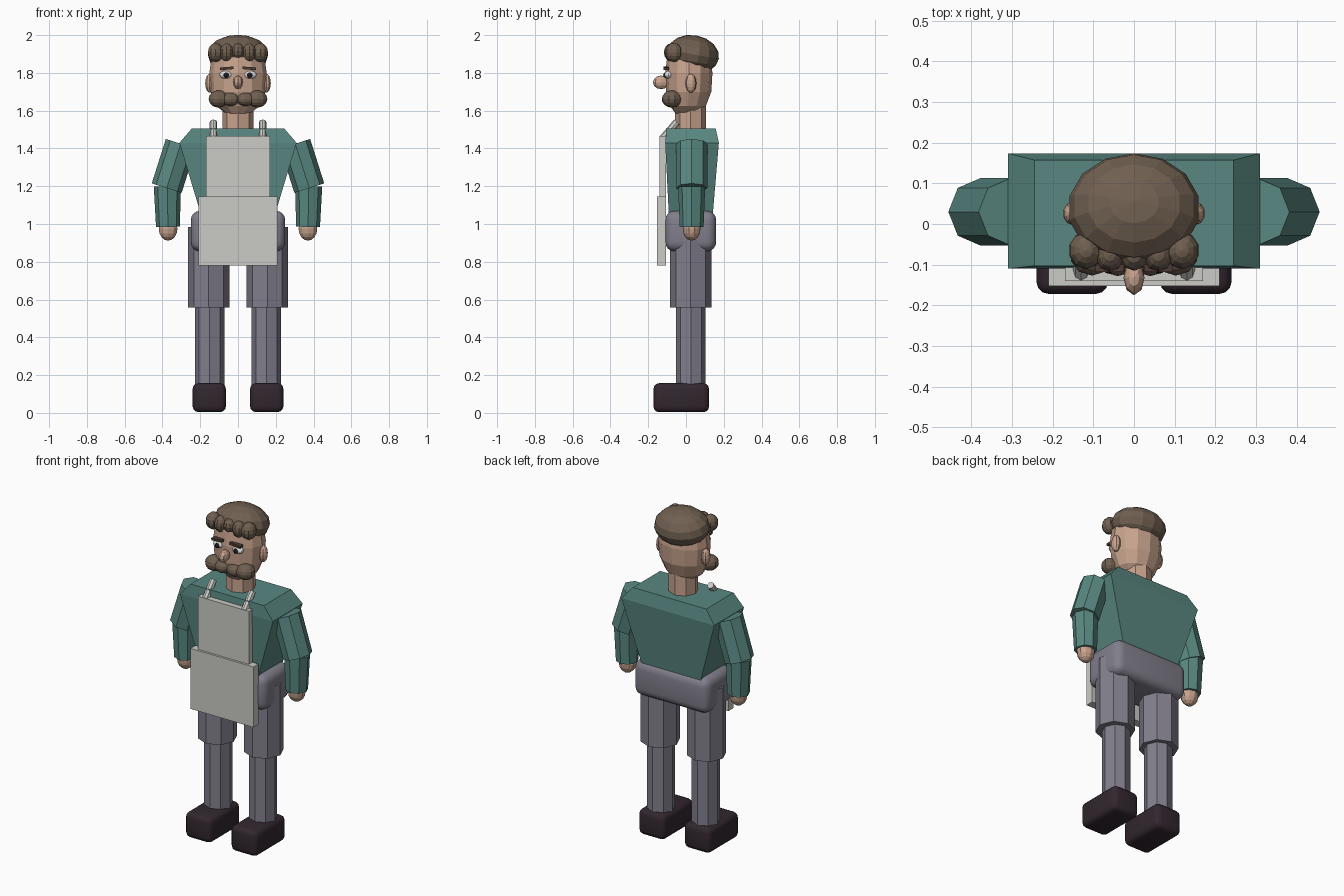
import bpy, bmesh, math
from mathutils import Vector, Matrix

if "Cube" in bpy.data.objects:
    bpy.data.objects.remove(bpy.data.objects["Cube"], do_unlink=True)


def material(name, *rgb):
    m = bpy.data.materials.new(name)
    m.use_nodes = True
    m.diffuse_color = (*rgb, 1)
    bsdf = m.node_tree.nodes["Principled BSDF"]
    bsdf.inputs["Base Color"].default_value = (*rgb, 1)
    return m


skin = material("skin", .58, .37, .27)
shirt = material("teal shirt", .10, .245, .22)
trousers = material("grey trousers", .22, .21, .26)
leather = material("dark leather", .032, .02, .028)
hair = material("brown hair", .16, .115, .08)
brow = material("dark brown", .075, .045, .033)
cloth = material("apron cloth", .60, .60, .57)
white = material("eye white", .75, .75, .75)
black = material("pupil black", .012, .012, .016)


def finish(name, bm, mat):
    bmesh.ops.recalc_face_normals(bm, faces=bm.faces)
    mesh = bpy.data.meshes.new(name)
    bm.to_mesh(mesh)
    bm.free()
    mesh.materials.append(mat)
    ob = bpy.data.objects.new(name, mesh)
    bpy.context.collection.objects.link(ob)
    return ob


def ball(name, mat, loc, size, segs=12, rings=8, tilt=0):
    bm = bmesh.new()
    m = Matrix.Translation(loc) @ Matrix.Rotation(math.radians(tilt), 4, 'X') @ Matrix.Diagonal((*size, 1))
    bmesh.ops.create_uvsphere(bm, u_segments=segs, v_segments=rings, radius=1, matrix=m)
    return finish(name, bm, mat)


def rod(name, mat, a, b, r1, r2=None, sides=8):
    a, b = Vector(a), Vector(b)
    d = b - a
    turn = Vector((0, 0, 1)).rotation_difference(d.normalized()).to_matrix().to_4x4()
    bm = bmesh.new()
    bmesh.ops.create_cone(bm, cap_ends=True, segments=sides, radius1=r1,
                          radius2=r2 or r1, depth=d.length,
                          matrix=Matrix.Translation((a + b) / 2) @ turn)
    return finish(name, bm, mat)


def box(name, mat, lo, hi, bevel=0, segs=3, roll=0):
    lo, hi = Vector(lo), Vector(hi)
    bm = bmesh.new()
    m = Matrix.Translation((lo + hi) / 2) @ Matrix.Rotation(roll, 4, 'Y') @ Matrix.Diagonal((*(hi - lo), 1))
    bmesh.ops.create_cube(bm, size=1, matrix=m)
    if bevel:
        bmesh.ops.bevel(bm, geom=bm.edges[:], offset=bevel, segments=segs,
                        profile=.5, affect='EDGES')
    ob = finish(name, bm, mat)
    if bevel:
        for p in ob.data.polygons:
            p.use_smooth = True
    return ob


def loft(name, mat, rings, sides, start=0.0):
    """Stack of elliptical rings given as (z, x radius, y radius, y centre)."""
    bm = bmesh.new()
    loops = []
    for z, rx, ry, cy in rings:
        angles = [start + math.tau * i / sides for i in range(sides)]
        loops.append([bm.verts.new((rx * math.sin(t), cy - ry * math.cos(t), z)) for t in angles])
    for a, b in zip(loops, loops[1:]):
        for i in range(sides):
            j = (i + 1) % sides
            bm.faces.new((a[i], a[j], b[j], b[i]))
    bm.faces.new(loops[0][::-1])
    bm.faces.new(loops[-1])
    return finish(name, bm, mat)


# Torso and pelvis
q = math.sqrt(2)
loft("torso", shirt, [(1.03, .19 * q, .115 * q, .025), (1.43, .31 * q, .142 * q, .032),
                      (1.505, .245 * q, .13 * q, .027)], 4, math.pi / 4)
box("pelvis", trousers, (-.25, -.11, .855), (.25, .16, 1.07), .05, 4)

# Apron
box("apron_skirt", cloth, (-.21, -.153, .78), (.21, -.105, 1.145))
box("apron_bib", cloth, (-.17, -.14, 1.13), (.17, -.105, 1.465))

# Neck, head, hair and nose
rod("neck", skin, (0, .025, 1.48), (0, .025, 1.68), .082)
loft("head", skin, [(1.585, .065, .06, .005), (1.625, .115, .095, .01), (1.70, .145, .12, .014),
                    (1.80, .152, .125, .015), (1.88, .14, .115, .015), (1.93, .08, .07, .015)], 12)
ball("hair_cap", hair, (0, .038, 1.898), (.163, .138, .102), 14, 8, -10)
ball("nose", skin, (0, -.132, 1.75), (.026, .043, .036), 8, 6)
ball("fringe_curl_middle", hair, (0, -.075, 1.915), (.036, .04, .042), 10, 6)

# Parts mirrored on both sides
for side, s in (("left", 1), ("right", -1)):
    # Legs and shoes
    box(side + "_shoe", leather, (s * .152 - .088, -.172, .004), (s * .152 + .088, .122, .157), .03)
    rod(side + "_shin", trousers, (s * .15, .026, .13), (s * .15, .026, .6), .078)
    rod(side + "_thigh", trousers, (s * .155, .025, .558), (s * .155, .025, .985), .109)

    # Arms and hands
    rod(side + "_upper_arm", shirt, (s * .303, .03, 1.425), (s * .3775, .03, 1.19), .083)
    rod(side + "_forearm", shirt, (s * .374, .03, 1.2), (s * .371, .03, .985), .072, .063)
    ball(side + "_hand", skin, (s * .37, .03, .975), (.052, .047, .063), 10, 8)

    # Apron strap pegs
    rod(side + "_strap", cloth, (s * .13, -.125, 1.45), (s * .13, -.048, 1.54), .02)

    # Ears, eyes and brows
    ball(side + "_ear", skin, (s * .15, .026, 1.745), (.025, .029, .05), 10, 8)
    ball(side + "_eye", white, (s * .065, -.092, 1.79), (.034, .022, .021), 12, 8)
    ball(side + "_pupil", black, (s * .062, -.108, 1.788), (.015, .013, .015), 10, 6)
    box(side + "_brow", brow, (s * .06 - .036, -.118, 1.817), (s * .06 + .036, -.09, 1.831), roll=s * .08)

    # Fringe curls and moustache
    ball(side + "_fringe_outer", hair, (s * .118, -.065, 1.908), (.043, .046, .05), 10, 8)
    ball(side + "_fringe_inner", hair, (s * .06, -.075, 1.908), (.037, .042, .048), 10, 8)
    ball(side + "_moustache_tip", hair, (s * .103, -.075, 1.662), (.055, .052, .046), 10, 8)
    ball(side + "_moustache", hair, (s * .04, -.088, 1.66), (.05, .04, .036), 10, 8)
